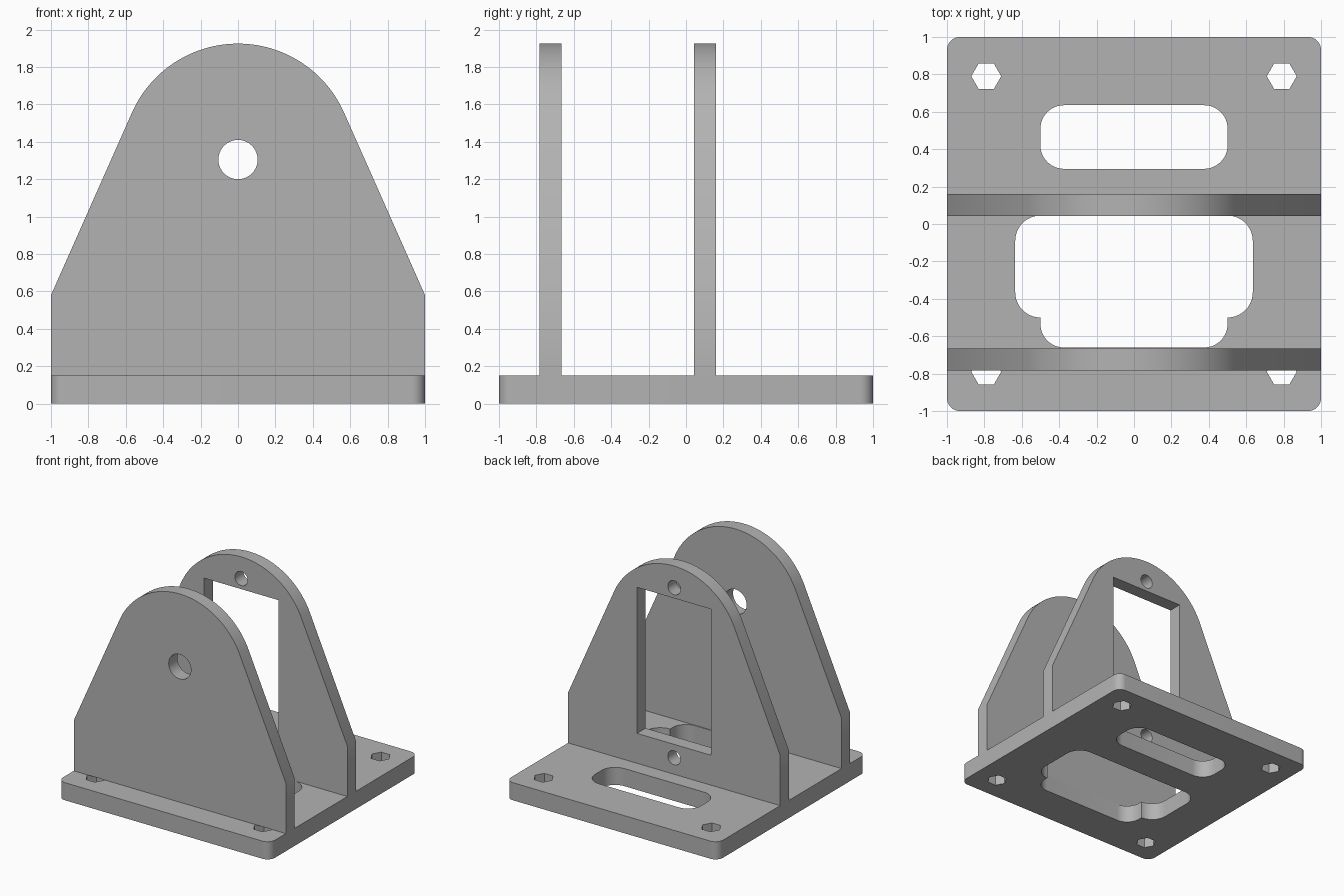
import bpy
import bmesh
from math import cos, sin, radians, acos, atan2, hypot, degrees

cube = bpy.data.objects.get("Cube")
if cube:
    bpy.data.objects.remove(cube, do_unlink=True)

GREY = (0.45, 0.45, 0.45, 1)
grey = bpy.data.materials.new("grey plastic")
grey.use_nodes = True
grey.diffuse_color = GREY
grey.node_tree.nodes["Principled BSDF"].inputs["Base Color"].default_value = GREY


def arc(cx, cy, r, start, end, steps=12):
    angles = [radians(start + (end - start) * i / steps) for i in range(steps + 1)]
    return [(cx + r * cos(a), cy + r * sin(a)) for a in angles]


def circle(cx, cy, r, sides=40):
    return arc(cx, cy, r, 0, 360, sides)[:-1]


def rounded_rect(x, y0, y1, r):
    return (arc(x - r, y1 - r, r, 0, 90) + arc(r - x, y1 - r, r, 90, 180)
            + arc(r - x, y0 + r, r, 180, 270) + arc(x - r, y0 + r, r, 270, 360))


def mirrored(half):
    return half + [(-x, y) for x, y in reversed(half)]


def slab(name, outlines, thickness, upright=False):
    """Extrude a filled outline with holes into a clean mesh."""
    curve = bpy.data.curves.new(name, "CURVE")
    curve.dimensions = "2D"
    curve.fill_mode = "BOTH"
    curve.extrude = thickness / 2
    for points in outlines:
        spline = curve.splines.new("POLY")
        spline.points.add(len(points) - 1)
        for p, (x, y) in zip(spline.points, points):
            p.co = (x, y, 0, 1)
        spline.use_cyclic_u = True
    obj = bpy.data.objects.new(name, curve)
    bpy.context.collection.objects.link(obj)
    bpy.ops.object.select_all(action="DESELECT")
    obj.select_set(True)
    bpy.context.view_layer.objects.active = obj
    bpy.ops.object.convert(target="MESH")
    obj = bpy.context.object
    bm = bmesh.new()
    bm.from_mesh(obj.data)
    bmesh.ops.remove_doubles(bm, verts=bm.verts, dist=0.0005)
    bmesh.ops.recalc_face_normals(bm, faces=bm.faces)
    bm.to_mesh(obj.data)
    bm.free()
    obj.data.materials.clear()
    obj.data.materials.append(grey)
    if upright:
        obj.rotation_euler.x = radians(90)
    bpy.ops.object.shade_smooth_by_angle(angle=radians(30))
    return obj


# Base plate with hexagonal bolt holes, a slot and a stepped opening
BASE = 0.15
bolt_holes = [circle(sx * 0.79, sy * 0.79, 0.08, 6) for sx in (-1, 1) for sy in (-1, 1)]
slot = rounded_rect(0.5, 0.295, 0.635, 0.125)
opening = mirrored(arc(0.375, -0.535, 0.125, -90, 0)
                   + arc(0.5, -0.365, 0.135, -90, 0)
                   + arc(0.5, -0.09, 0.135, 0, 90))
base = slab("base_plate", [rounded_rect(1, -1, 1, 0.07), slot, opening] + bolt_holes, BASE)
base.location.z = BASE / 2

# Upright outline: straight foot, sloping sides tangent to a round top
AXLE, RADIUS, SHOULDER = 1.305, 0.62, 0.58
drop = SHOULDER - AXLE
tangent = degrees(atan2(drop, 1) + acos(RADIUS / hypot(1, drop)))
upright = mirrored([(1, BASE), (1, SHOULDER)] + arc(0, AXLE, RADIUS, tangent, 89, 24))

# Front upright with the axle hole
front = slab("front_upright", [upright, circle(0, AXLE, 0.105)], 0.117, True)
front.location.y = -0.725

# Rear upright with a rectangular window and two screw holes
window = mirrored([(0.35, 0.405), (0.35, 1.65)])
screw_holes = [circle(0, z, 0.06, 32) for z in (0.29, 1.74)]
rear = slab("rear_upright", [upright, window] + screw_holes, 0.116, True)
rear.location.y = 0.102
